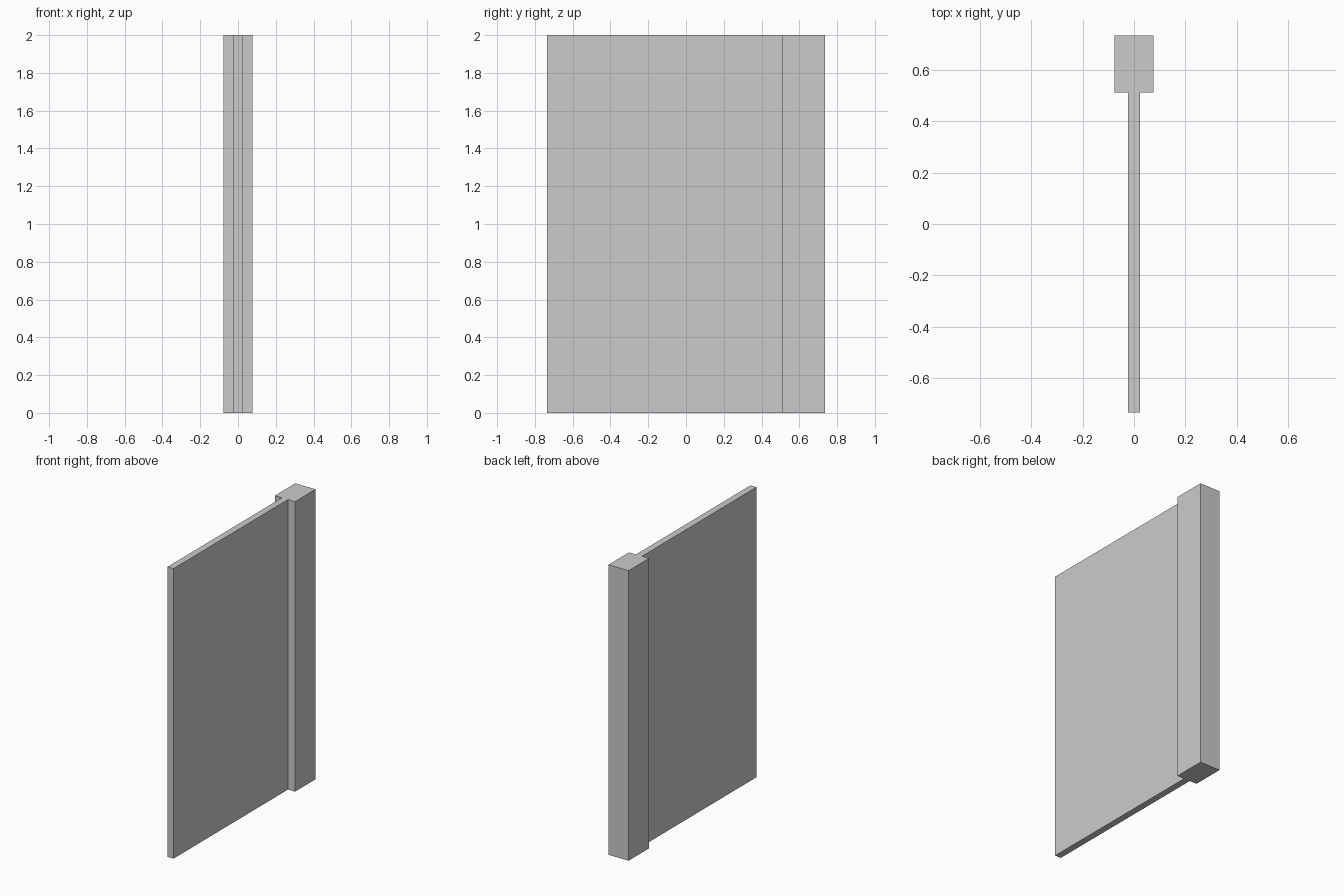
import bpy

if "Cube" in bpy.data.objects:
    bpy.data.objects.remove(bpy.data.objects["Cube"])

HEIGHT = 2.0
HALF_DEPTH = 0.735
JOINT_Y = 0.512  # where the panel meets the post


def box(name, half_width, y0, y1):
    """Full-height box centred on x, running from y0 to y1."""
    bpy.ops.mesh.primitive_cube_add(size=1, location=(0, (y0 + y1) / 2, HEIGHT / 2))
    obj = bpy.context.object
    obj.name = name
    obj.scale = (2 * half_width, y1 - y0, HEIGHT)
    bpy.ops.object.transform_apply(location=False, rotation=False, scale=True)
    return obj


# Thin upright panel
box("panel", 0.023, -HALF_DEPTH, JOINT_Y)

# Thicker post along the back edge
box("post", 0.077, JOINT_Y, HALF_DEPTH)
